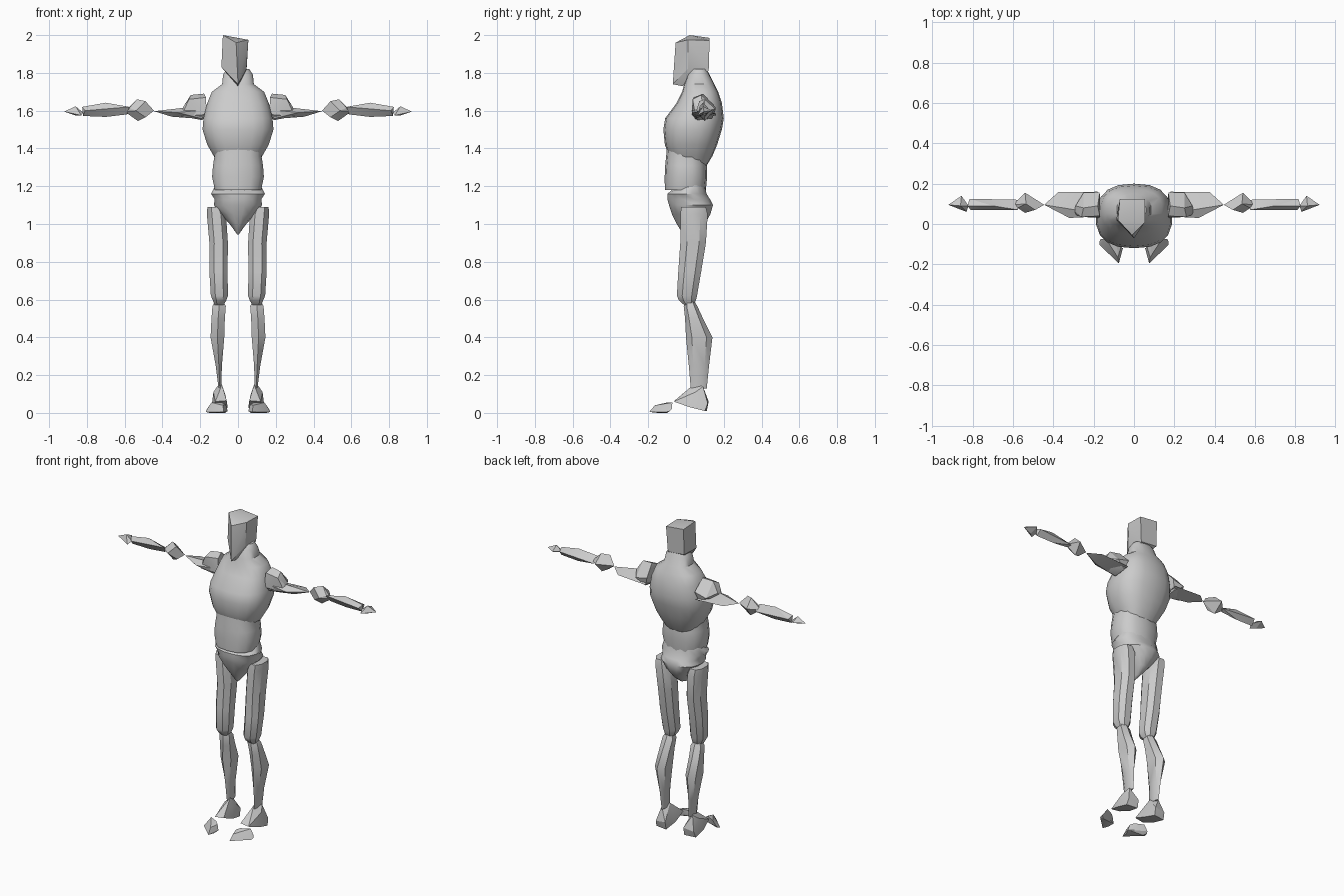
import bpy, bmesh, math

grey = bpy.data.materials.new("plain grey")
grey.diffuse_color = (0.6, 0.6, 0.6, 1)


def finish(bm, name, mirror=False, angle=35):
    bmesh.ops.recalc_face_normals(bm, faces=bm.faces)
    me = bpy.data.meshes.new(name)
    bm.to_mesh(me)
    bm.free()
    ob = bpy.data.objects.new(name, me)
    bpy.context.collection.objects.link(ob)
    me.materials.append(grey)
    bpy.ops.object.select_all(action='DESELECT')
    ob.select_set(True)
    bpy.context.view_layer.objects.active = ob
    bpy.ops.object.shade_smooth_by_angle(angle=math.radians(angle))
    if mirror:
        ob.modifiers.new("Mirror", 'MIRROR').use_mirror_merge = False
    return ob


def loft(name, sections, n=14, power=0.85, mirror=False, angle=35):
    """Sections are (z, x min, x max, y front, y back), rounded boxes."""
    bm = bmesh.new()
    rings = []
    for z, x0, x1, y0, y1 in sections:
        ring = []
        for i in range(n):
            a = math.tau * (i + 0.5) / n
            c, s = math.cos(a), math.sin(a)
            px = math.copysign(abs(c) ** power, c)
            py = math.copysign(abs(s) ** power, s)
            ring.append(bm.verts.new(((x0 + x1) / 2 + px * (x1 - x0) / 2,
                                      (y0 + y1) / 2 + py * (y1 - y0) / 2, z)))
        rings.append(ring)
    for a, b in zip(rings, rings[1:]):
        for i in range(n):
            j = (i + 1) % n
            bm.faces.new((a[i], a[j], b[j], b[i]))
    bm.faces.new(rings[0])
    bm.faces.new(rings[-1])
    return finish(bm, name, mirror, angle)


def hull(name, points, mirror=True, angle=25):
    bm = bmesh.new()
    for p in points:
        bm.verts.new(p)
    res = bmesh.ops.convex_hull(bm, input=bm.verts)
    bmesh.ops.delete(bm, geom=list({v for v in res["geom_interior"]
                                    if isinstance(v, bmesh.types.BMVert)}), context='VERTS')
    return finish(bm, name, mirror, angle)


def body(rows):
    return [(z, -hx, hx, yf, yb) for z, hx, yf, yb in rows]


# Head: twisted wedge block with a pointed chin
hull("head", [(-.08, .02, 2.0), (-.07, .125, 1.985), (.055, .125, 1.972),
              (.055, .01, 1.975), (-.01, -.055, 1.96),
              (-.088, .02, 1.83), (-.07, .12, 1.82), (.045, .12, 1.81),
              (.045, .01, 1.82), (0, -.07, 1.74), (0, -.02, 1.73)], mirror=False)

# Torso
loft("chest_and_neck", body([
    (1.82, .06, .03, .11), (1.79, .08, .01, .125), (1.74, .085, -.01, .15),
    (1.70, .14, -.02, .17), (1.64, .165, -.05, .19), (1.56, .185, -.11, .2),
    (1.50, .19, -.12, .19), (1.42, .165, -.112, .165), (1.36, .13, -.09, .14),
    (1.31, .10, -.06, .11)]), n=18, power=.8)
loft("abdomen", body([
    (1.42, .13, -.10, .10), (1.36, .127, -.105, .105), (1.31, .135, -.11, .11),
    (1.25, .14, -.113, .112), (1.18, .125, -.112, .105)]), power=.8)
loft("pelvis", body([
    (1.21, .12, -.04, .10), (1.16, .145, -.10, .11), (1.13, .125, -.10, .13),
    (1.10, .13, -.092, .145), (1.05, .09, -.075, .13), (1.0, .045, -.05, .10),
    (.96, .015, -.025, .05), (.945, .005, -.01, .01)]), n=16, angle=45)

# Legs
loft("thigh", [
    (1.09, .08, .165, -.03, .11), (1.05, .06, .168, -.035, .12),
    (.90, .05, .155, -.035, .11), (.75, .052, .155, -.045, .085),
    (.62, .05, .147, -.052, .062), (.595, .06, .135, -.04, .055),
    (.57, .075, .125, -.01, .04)], n=8, mirror=True)
loft("shin", [
    (.60, .08, .12, .0, .04), (.565, .06, .14, -.012, .06), (.50, .065, .145, -.005, .09),
    (.40, .068, .15, .0, .14), (.25, .083, .12, .015, .122), (.13, .088, .104, .025, .11)],
    n=6, mirror=True)
hull("heel", [(.085, .04, .15), (.11, .09, .14), (.068, .035, .10), (.13, .05, .11),
              (.06, -.06, .065), (.12, -.065, .06), (.065, .12, .06), (.135, .115, .05),
              (.065, .11, .01), (.14, .10, .01), (.055, .03, .03), (.14, .02, .03)])
hull("toes", [(.065, -.115, .045), (.165, -.075, .02), (.14, -.072, .055), (.085, -.10, .055),
              (.055, -.12, .01), (.17, -.085, .01), (.17, -.105, .005), (.075, -.195, .005),
              (.08, -.165, .04), (.068, -.15, 0), (.15, -.10, 0)])

# Arms
hull("shoulder_cap", [(.17, .04, 1.67), (.18, .09, 1.69), (.25, .08, 1.683),
                      (.29, .06, 1.62), (.26, .035, 1.66), (.17, .155, 1.62),
                      (.25, .155, 1.60), (.29, .09, 1.62), (.165, .03, 1.58),
                      (.19, .06, 1.55), (.30, .05, 1.57), (.19, .14, 1.56)])
hull("upper_arm", [(.18, .05, 1.555), (.18, .16, 1.575), (.375, .158, 1.585),
                   (.35, .07, 1.568), (.32, .03, 1.59), (.445, .095, 1.597),
                   (.29, .07, 1.615), (.22, .035, 1.60)])
hull("elbow", [(.445, .095, 1.6), (.49, .07, 1.65), (.535, .10, 1.66), (.54, .155, 1.61),
               (.54, .055, 1.60), (.53, .10, 1.545), (.49, .08, 1.565),
               (.575, .08, 1.615), (.60, .095, 1.595)])
hull("forearm", [(.575, .07, 1.62), (.575, .12, 1.59), (.59, .095, 1.58),
                 (.70, .09, 1.642), (.70, .10, 1.567), (.81, .07, 1.60),
                 (.825, .09, 1.62), (.815, .125, 1.605), (.82, .095, 1.572)])
hull("hand", [(.82, .09, 1.59), (.83, .06, 1.575), (.855, .14, 1.60), (.86, .09, 1.623),
              (.86, .085, 1.575), (.92, .095, 1.595)])
